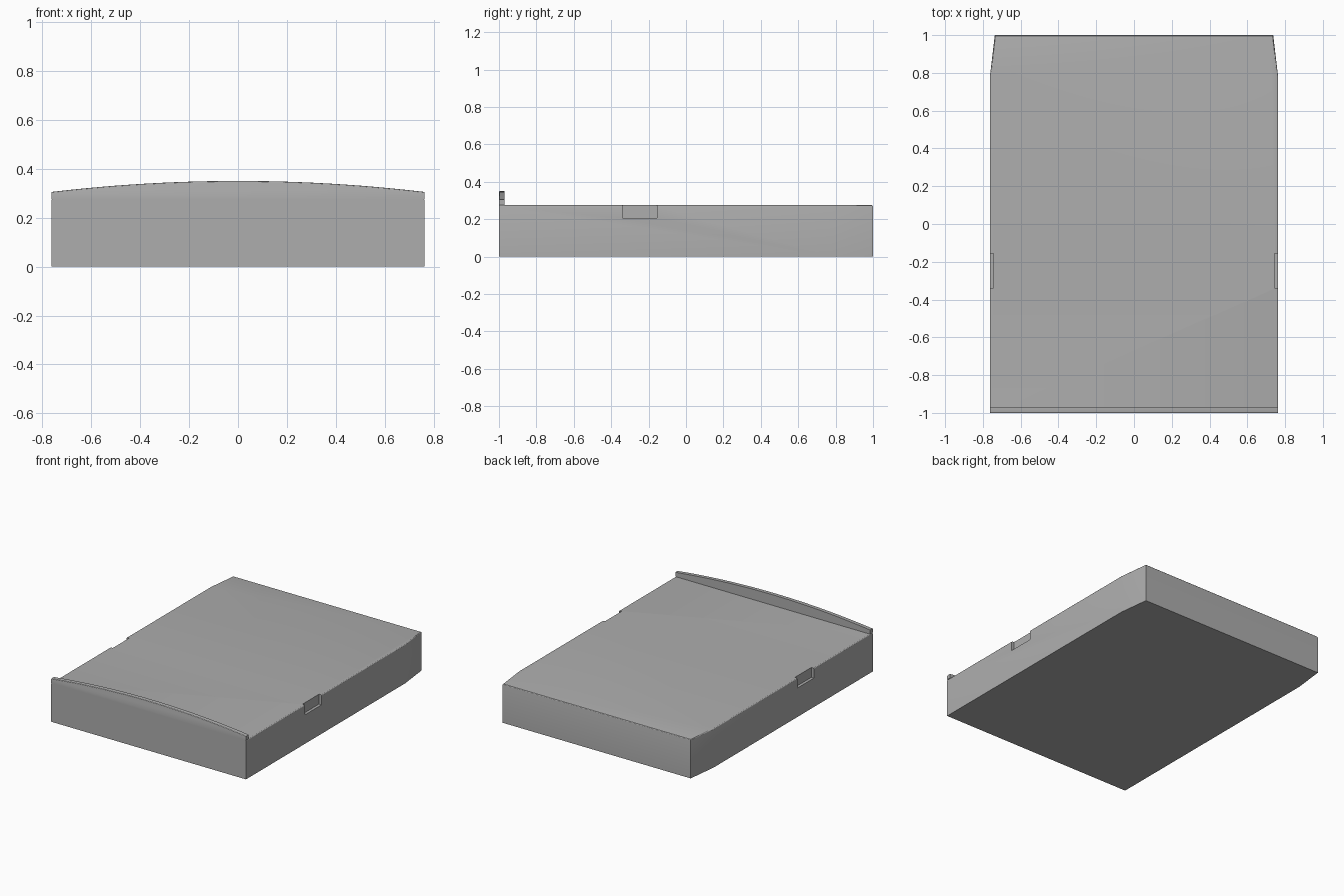
import bpy
import bmesh
from mathutils import Vector

default = bpy.data.objects.get("Cube")
if default:
    bpy.data.objects.remove(default, do_unlink=True)

HALF_W, DECK, LIP_Y = 0.763, 0.275, -0.97

grey = bpy.data.materials.new("mid_grey")
grey.use_nodes = True
grey.diffuse_color = (0.42, 0.42, 0.42, 1)
grey.node_tree.nodes["Principled BSDF"].inputs["Base Color"].default_value = (0.42, 0.42, 0.42, 1)


def prism(name, points, offset):
    """Extrude a planar outline by offset."""
    bm = bmesh.new()
    face = bm.faces.new([bm.verts.new(p) for p in points])
    new = bmesh.ops.extrude_face_region(bm, geom=[face])["geom"]
    bmesh.ops.translate(bm, vec=Vector(offset),
                        verts=[v for v in new if isinstance(v, bmesh.types.BMVert)])
    bmesh.ops.recalc_face_normals(bm, faces=bm.faces)
    mesh = bpy.data.meshes.new(name)
    bm.to_mesh(mesh)
    bm.free()
    mesh.materials.append(grey)
    obj = bpy.data.objects.new(name, mesh)
    bpy.context.collection.objects.link(obj)
    return obj


def soften(obj, pick, width):
    """Round the edges chosen by the pick rule."""
    bm = bmesh.new()
    bm.from_mesh(obj.data)
    edges = [e for e in bm.edges if pick(*(v.co for v in e.verts))]
    bmesh.ops.bevel(bm, geom=edges, offset=width, segments=3, profile=0.5, affect='EDGES')
    bm.to_mesh(obj.data)
    bm.free()


# Body with tapered rear corners
right_side = [(HALF_W, -1, 0), (HALF_W, 0.78, 0), (0.737, 1, 0)]
outline = right_side + [(-x, y, z) for x, y, z in reversed(right_side)]
body = prism("body", outline, (0, 0, DECK))
soften(body, lambda a, b: min(a.z, b.z) > DECK - 0.001 and max(a.y, b.y) > 0, 0.008)

# Finger notches in both side walls
for side, label in ((1, "left"), (-1, "right")):
    inner, outer = side * (HALF_W - 0.02), side * (HALF_W + 0.05)
    corners = [(inner, -0.34, 0.205), (outer, -0.34, 0.205),
               (outer, -0.155, 0.205), (inner, -0.155, 0.205)]
    cutter = prism(label + "_notch_cutter", corners, (0, 0, 0.2))
    cutter.hide_render = True
    cutter.hide_set(True)
    cut = body.modifiers.new(label + "_notch", 'BOOLEAN')
    cut.operation = 'DIFFERENCE'
    cut.solver = 'EXACT'
    cut.object = cutter

# Apply the cuts and drop the cutters
bpy.context.view_layer.update()
cut_mesh = bpy.data.meshes.new_from_object(
    body.evaluated_get(bpy.context.evaluated_depsgraph_get()))
body.modifiers.clear()
body.data = cut_mesh
for label in ("left", "right"):
    bpy.data.objects.remove(bpy.data.objects[label + "_notch_cutter"], do_unlink=True)

# Raised front lip with an arched top
steps = 24
arc = []
for i in range(steps + 1):
    t = 1 - 2 * i / steps
    arc.append((t * HALF_W, -1, 0.35 - 0.045 * t * t))
lip = prism("front_lip", [(-HALF_W, -1, DECK), (HALF_W, -1, DECK)] + arc,
            (0, LIP_Y + 1, 0))
soften(lip, lambda a, b: min(a.z, b.z) > DECK + 0.02 and max(a.y, b.y) < -0.99, 0.005)

# Smooth shading with crisp edges
bpy.ops.object.select_all(action='DESELECT')
for obj in (body, lip):
    obj.select_set(True)
bpy.context.view_layer.objects.active = body
bpy.ops.object.shade_smooth_by_angle(angle=0.52)
